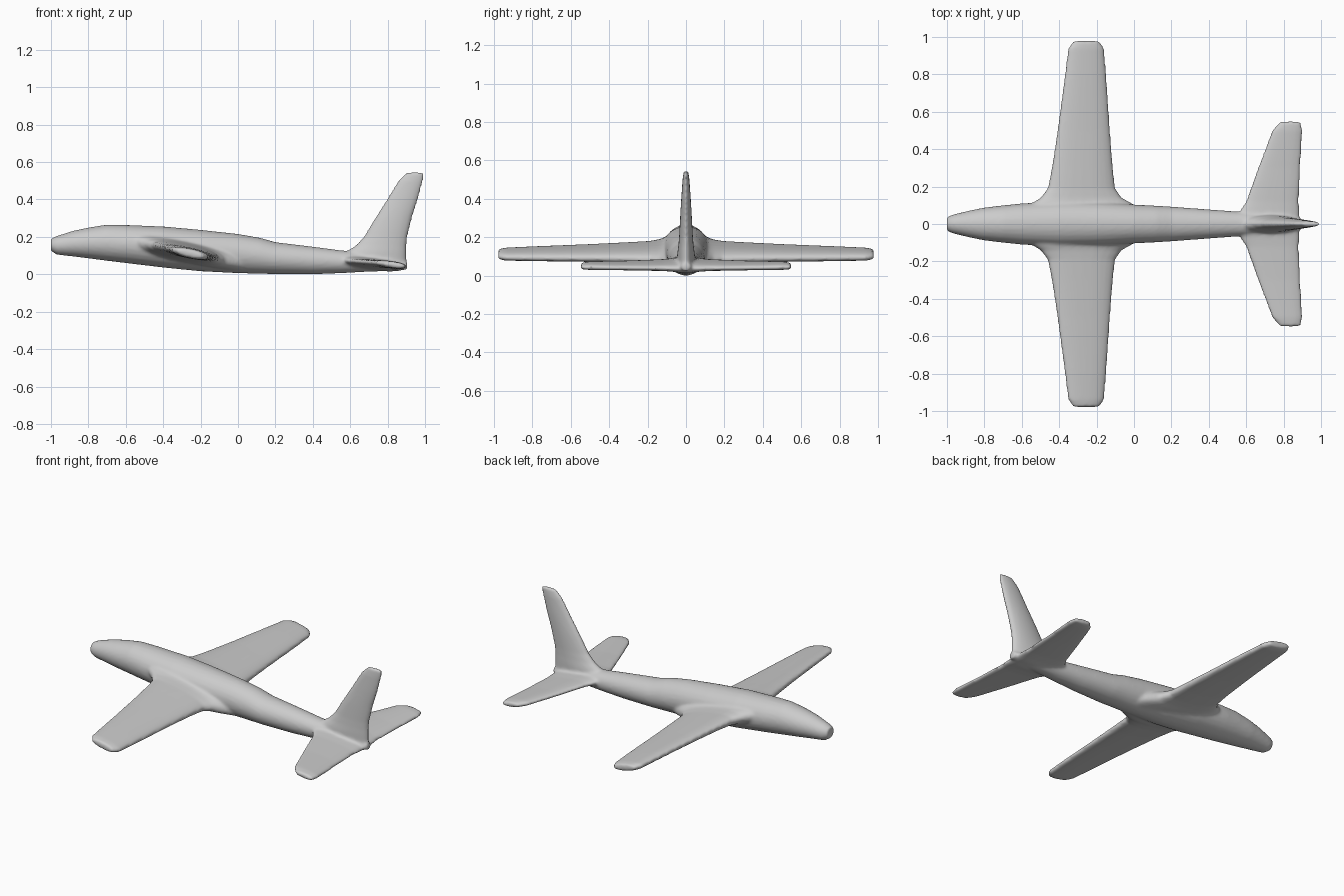
import bpy, bmesh, math
from mathutils import Vector

if "Cube" in bpy.data.objects:
    bpy.data.objects.remove(bpy.data.objects["Cube"])

grey = bpy.data.materials.new("light_grey")
grey.diffuse_color = (0.6, 0.6, 0.6, 1)
grey.use_nodes = True
grey.node_tree.nodes["Principled BSDF"].inputs["Base Color"].default_value = grey.diffuse_color


def loft(name, sections, sides=24):
    """Skin rings; each section is (centre, half axis a, half axis b, squareness)."""
    bm = bmesh.new()
    rings = []
    for c, a, b, power in sections:
        ring = []
        for i in range(sides):
            t = 2 * math.pi * i / sides
            u, v = math.cos(t), math.sin(t)
            u = math.copysign(abs(u) ** power, u)
            v = math.copysign(abs(v) ** power, v)
            ring.append(bm.verts.new(Vector(c) + Vector(a) * u + Vector(b) * v))
        rings.append(ring)
    for r, s in zip(rings, rings[1:]):
        for i in range(sides):
            j = (i + 1) % sides
            bm.faces.new((r[i], r[j], s[j], s[i]))
    bm.faces.new(rings[0][::-1])
    bm.faces.new(rings[-1])
    bmesh.ops.recalc_face_normals(bm, faces=bm.faces)
    mesh = bpy.data.meshes.new(name)
    bm.to_mesh(mesh)
    bm.free()
    mesh.materials.append(grey)
    obj = bpy.data.objects.new(name, mesh)
    bpy.context.collection.objects.link(obj)
    return obj


def flat_surface(name, rows, slope):
    """Wing or tailplane; rows are (y, front x, rear x, z, half thickness)."""
    both = [(-y, *rest) for y, *rest in rows[::-1]] + rows
    return loft(name, [(((f + r) / 2, y, z),
                        ((r - f) / 2, 0, -slope * (r - f) / 2),
                        (0, 0, h), 0.85) for y, f, r, z, h in both])


# Fuselage: x, bottom, top, half width
body = [(-1.0, .125, .19, .036), (-.97, .105, .205, .05), (-.88, .095, .233, .072),
        (-.8, .085, .25, .088), (-.7, .072, .266, .1), (-.6, .06, .264, .11),
        (-.4, .036, .256, .122), (-.2, .016, .238, .118), (0, .006, .216, .104),
        (.12, .003, .195, .098), (.2, .001, .172, .093), (.4, .0, .148, .078),
        (.55, .006, .128, .067), (.7, .014, .115, .055), (.85, .018, .08, .04),
        (.905, .025, .065, .025)]
fuselage = loft("fuselage", [((x, 0, (b + t) / 2), (0, w, 0), (0, 0, (t - b) / 2), 1)
                             for x, b, t, w in body])

# Main wing with flared root fillets
wing = flat_surface("wing", [
    (.06, -.62, .07, .12, .062), (.11, -.55, -.01, .12, .056),
    (.14, -.5, -.065, .12, .05), (.19, -.462, -.1, .12, .045),
    (.3, -.44, -.112, .12, .04), (.5, -.41, -.128, .118, .034),
    (.8, -.37, -.148, .114, .029), (.94, -.352, -.16, .112, .026),
    (.978, -.325, -.185, .112, .02)], .2)

# Tailplane
tailplane = flat_surface("tailplane", [
    (.03, .52, .885, .058, .034), (.07, .565, .885, .056, .028),
    (.12, .598, .882, .055, .024), (.3, .662, .89, .053, .02),
    (.5, .738, .902, .052, .019), (.548, .78, .89, .05, .015)], .12)

# Swept fin: z, front x, rear x, half thickness
fin_rows = [(.05, .5, .9, .05), (.12, .575, .9, .045), (.155, .63, .9, .04),
            (.2, .672, .905, .036), (.3, .732, .93, .031), (.4, .795, .962, .025),
            (.5, .855, .99, .018), (.545, .9, .996, .012)]
fin = loft("fin", [(((f + r) / 2, 0, z), ((r - f) / 2, 0, 0), (0, h, 0), 1)
                   for z, f, r, h in fin_rows])

# Fuse everything into one softly blended skin
bpy.ops.object.select_all(action="DESELECT")
for part in (fuselage, wing, tailplane, fin):
    part.select_set(True)
bpy.context.view_layer.objects.active = fuselage
bpy.ops.object.join()
fuselage.name = "airframe"
remesh = fuselage.modifiers.new("fuse", "REMESH")
remesh.mode = "VOXEL"
remesh.voxel_size = 0.009
remesh.use_smooth_shade = True
smooth = fuselage.modifiers.new("soften", "SMOOTH")
smooth.factor = 0.5
smooth.iterations = 6
